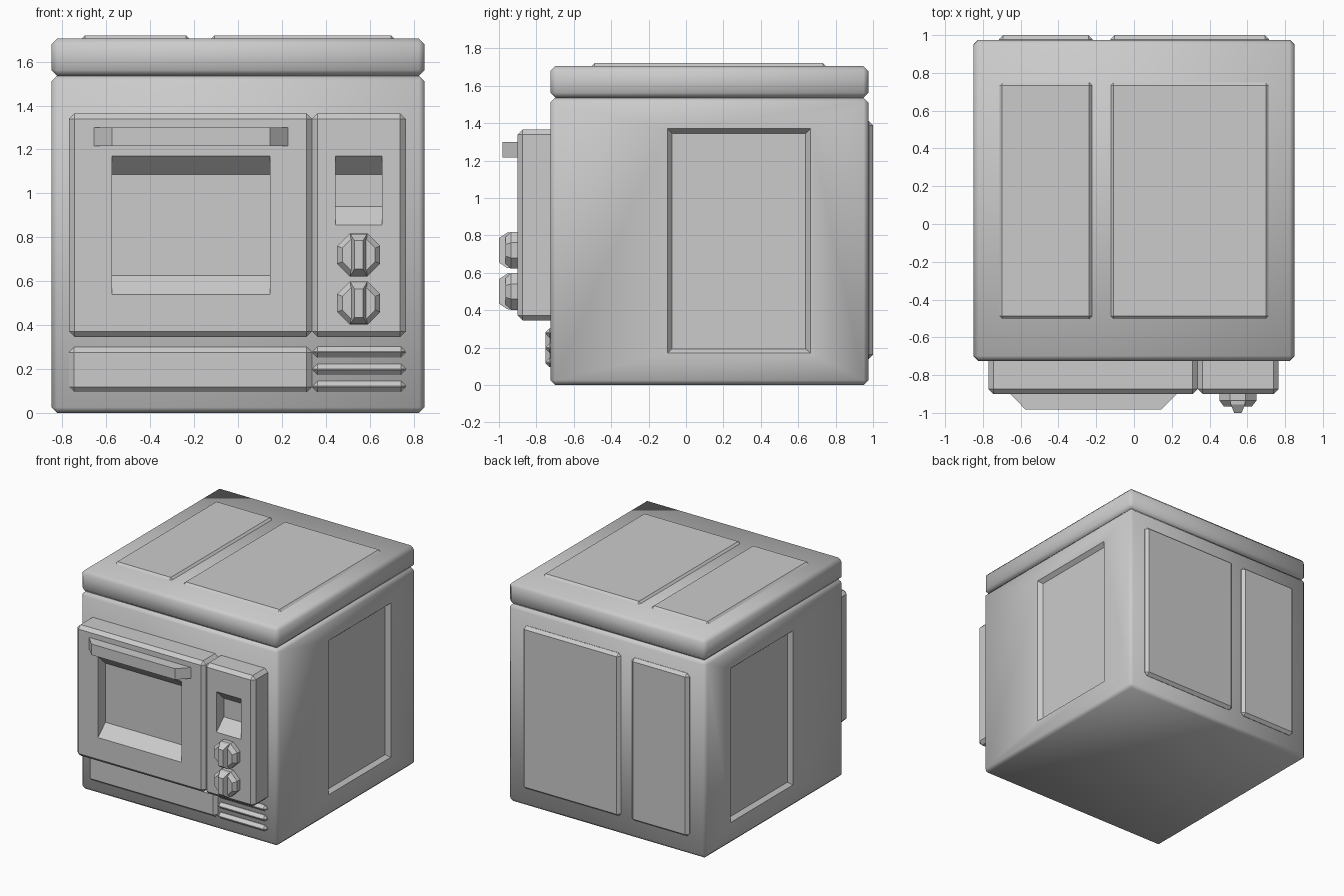
import bpy, bmesh, math

if "Cube" in bpy.data.objects:
    bpy.data.objects.remove(bpy.data.objects["Cube"])


def finish(name, bm):
    bmesh.ops.recalc_face_normals(bm, faces=bm.faces[:])
    me = bpy.data.meshes.new(name)
    bm.to_mesh(me)
    bm.free()
    ob = bpy.data.objects.new(name, me)
    bpy.context.collection.objects.link(ob)
    return ob


def activate(ob):
    bpy.ops.object.select_all(action='DESELECT')
    ob.select_set(True)
    bpy.context.view_layer.objects.active = ob


def box(name, x, y, z, bevel):
    """Chamfered box from (min, max) ranges."""
    bm = bmesh.new()
    bmesh.ops.create_cube(bm, size=1)
    for v in bm.verts:
        v.co = [r[0] if c < 0 else r[1] for c, r in zip(v.co, (x, y, z))]
    bmesh.ops.bevel(bm, geom=bm.edges[:], offset=bevel, segments=1,
                    affect='EDGES', profile=0.5)
    return finish(name, bm)


def loft(name, rings):
    """Closed solid through rings with equal point counts."""
    bm = bmesh.new()
    loops = [[bm.verts.new(p) for p in ring] for ring in rings]
    n = len(loops[0])
    for a, b in zip(loops, loops[1:]):
        for i in range(n):
            j = (i + 1) % n
            bm.faces.new((a[i], a[j], b[j], b[i]))
    bm.faces.new(loops[0])
    bm.faces.new(loops[-1])
    return finish(name, bm)


def rect_y(y, x0, x1, z0, z1):
    return [(x0, y, z0), (x1, y, z0), (x1, y, z1), (x0, y, z1)]


def rect_x(x, y0, y1, z0, z1):
    return [(x, y0, z0), (x, y1, z0), (x, y1, z1), (x, y0, z1)]


def cut(ob, cutter):
    cutter.hide_render = True
    m = ob.modifiers.new("recess", 'BOOLEAN')
    m.operation = 'DIFFERENCE'
    m.solver = 'EXACT'
    m.object = cutter
    activate(ob)
    bpy.ops.object.modifier_apply(modifier=m.name)
    bpy.data.objects.remove(cutter)


def smooth(ob):
    activate(ob)
    bpy.ops.object.shade_smooth_by_angle(angle=math.radians(47))


BACK, FRONT, DOOR = 0.975, -0.725, -0.90

# Body with a recessed panel on each side, and the lid
body = box("body", (-0.85, 0.85), (FRONT, BACK), (0, 1.535), 0.025)
for s in (-1, 1):
    cut(body, loft("side_cutter", [
        rect_x(s * 0.90, -0.10, 0.665, 0.17, 1.37),
        rect_x(s * 0.85, -0.10, 0.665, 0.17, 1.37),
        rect_x(s * 0.82, -0.075, 0.64, 0.193, 1.345)]))
smooth(body)
smooth(box("lid", (-0.85, 0.85), (FRONT, BACK), (1.535, 1.705), 0.027))

# Raised panels on the top and back
for side, x in (("left", (-0.715, -0.22)), ("right", (-0.125, 0.715))):
    box("top_panel_" + side, x, (-0.505, 0.75), (1.66, 1.72), 0.017)
    box("back_panel_" + side, x, (0.92, 1.0), (0.14, 1.41), 0.022)

# Door and control panel with sloped windows
door = box("door", (-0.77, 0.337), (DOOR, -0.68), (0.345, 1.365), 0.026)
control = box("control_panel", (0.337, 0.765), (DOOR, -0.68), (0.345, 1.365), 0.026)
for ob, x0, x1, z0 in ((door, -0.575, 0.145, 0.54), (control, 0.445, 0.655, 0.855)):
    cut(ob, loft("window_cutter", [
        rect_y(DOOR - 0.05, x0, x1, z0, 1.17),
        rect_y(DOOR, x0, x1, z0, 1.17),
        rect_y(DOOR + 0.09, x0, x1, z0 + 0.085, 1.085)]))

# Door handle with slanted ends
loft("door_handle", [rect_y(DOOR + 0.01, -0.655, 0.227, 1.215, 1.30),
                     rect_y(DOOR, -0.655, 0.227, 1.215, 1.30),
                     rect_y(-0.982, -0.575, 0.145, 1.215, 1.30)])

# Octagonal knobs with a tapered grip
def octagon(y, cz, half):
    r = half / math.cos(math.pi / 8)
    return [(0.55 + r * math.cos((i + 0.5) * math.pi / 4), y,
             cz + r * math.sin((i + 0.5) * math.pi / 4)) for i in range(8)]


for label, cz in (("upper", 0.72), ("lower", 0.50)):
    loft("knob_" + label, [octagon(DOOR + 0.01, cz, 0.098), octagon(-0.935, cz, 0.098),
                           octagon(-0.965, cz, 0.075)])
    loft("knob_grip_" + label, [
        rect_y(-0.93, 0.512, 0.588, cz - 0.097, cz + 0.097),
        rect_y(-0.955, 0.512, 0.588, cz - 0.095, cz + 0.095),
        rect_y(-1.0, 0.53, 0.57, cz - 0.065, cz + 0.065)])

# Drawer front and vent slats
box("drawer_front", (-0.77, 0.337), (-0.752, -0.68), (0.095, 0.30), 0.024)
for i, z in enumerate((0.095, 0.173, 0.252)):
    box("vent_slat_%d" % (i + 1), (0.34, 0.765), (-0.752, -0.68), (z, z + 0.05), 0.022)
